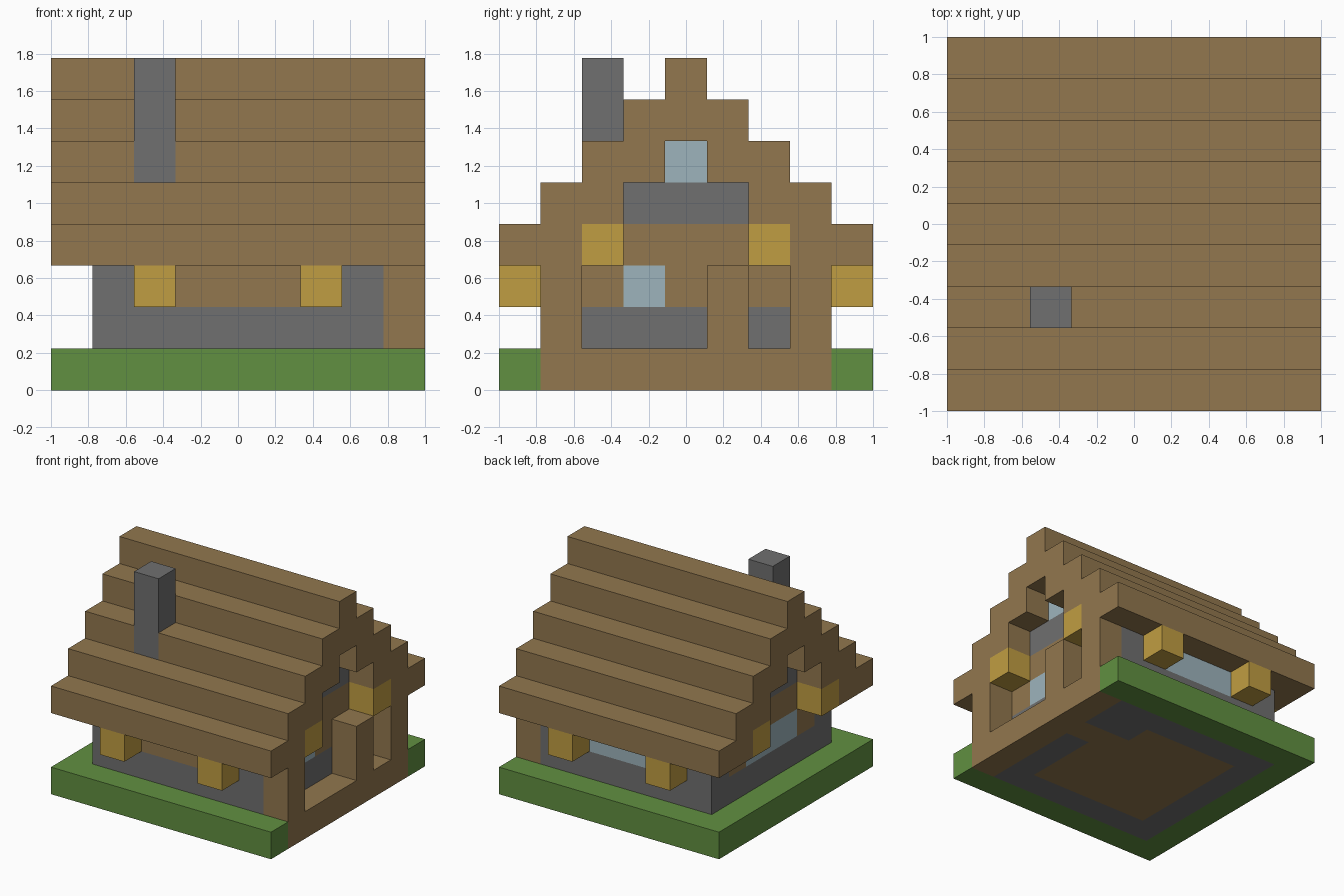
import bpy
import bmesh
from mathutils import Vector

cube = bpy.data.objects.get("Cube")
if cube:
    bpy.data.objects.remove(cube, do_unlink=True)

N = 9            # grid cells along the longest side
S = 2.0 / N      # size of one cell


def material(name, rgb):
    linear = [((c / 255 + 0.055) / 1.055) ** 2.4 for c in rgb] + [1.0]
    m = bpy.data.materials.new(name)
    m.use_nodes = True
    m.diffuse_color = linear
    bsdf = next(n for n in m.node_tree.nodes if n.type == 'BSDF_PRINCIPLED')
    bsdf.inputs["Base Color"].default_value = linear
    bsdf.inputs["Roughness"].default_value = 1.0
    return m


WOOD = material("wood brown", (146, 119, 78))
STONE = material("stone grey", (112, 112, 112))
GRASS = material("grass green", (97, 144, 65))
LAMP = material("lamp yellow", (192, 157, 66))
GLASS = material("glass blue", (157, 180, 188))


def block(name, mat, x, y, z):
    """Box filling grid ranges x, y, z, each given as (start, end)."""
    bm = bmesh.new()
    bmesh.ops.create_cube(bm, size=1)
    low = Vector((x[0], y[0], z[0]))
    high = Vector((x[1], y[1], z[1]))
    shift = Vector((N / 2, N / 2, 0))
    for v in bm.verts:
        v.co = (low + (v.co + Vector((0.5, 0.5, 0.5))) * (high - low) - shift) * S
    mesh = bpy.data.meshes.new(name)
    bm.to_mesh(mesh)
    bm.free()
    mesh.materials.append(mat)
    obj = bpy.data.objects.new(name, mesh)
    bpy.context.collection.objects.link(obj)


def mirrored(name, mat, x, y, z):
    """Box on the front half and its twin on the back half."""
    block(name + "_front", mat, x, y, z)
    block(name + "_back", mat, x, (N - y[1], N - y[0]), z)


# Lawn, foundation and floor
mirrored("lawn_strip", GRASS, (0, 9), (0, 1), (0, 1))
block("lawn_end", GRASS, (0, 1), (1, 8), (0, 1))
mirrored("foundation", STONE, (1, 8), (1, 2), (0, 1))
block("foundation_end", STONE, (1, 2), (2, 7), (0, 1))
block("foundation_entry_long", STONE, (7, 8), (2, 5), (0, 1))
block("foundation_entry_short", STONE, (7, 8), (6, 7), (0, 1))
block("hearth_base", STONE, (6, 7), (6, 7), (0, 1))
block("floor", WOOD, (2, 6), (2, 7), (0, 1))
block("floor_entry", WOOD, (6, 7), (2, 6), (0, 1))
block("door_sill", WOOD, (7, 8), (5, 6), (0, 1))
block("porch_floor", WOOD, (8, 9), (1, 8), (0, 1))

# Long walls: stone base and corners, timber or glass between
mirrored("wall_base", STONE, (1, 8), (1, 2), (1, 2))
for x in (1, 7):
    mirrored(f"wall_corner_{x}", STONE, (x, x + 1), (1, 2), (2, 3))
for x in (2, 6):
    mirrored(f"wall_timber_{x}", WOOD, (x, x + 1), (1, 2), (2, 3))
block("wall_panel_front", WOOD, (3, 6), (1, 2), (2, 3))
block("window_back", GLASS, (3, 6), (7, 8), (2, 3))

# Entry end wall with door
block("entry_base_long", STONE, (7, 8), (2, 5), (1, 2))
block("entry_base_short", STONE, (7, 8), (6, 7), (1, 2))
block("door", WOOD, (7, 9), (5, 6), (1, 3))
mirrored("entry_timber", WOOD, (7, 8), (2, 3), (2, 3))
block("entry_window", GLASS, (7, 8), (3, 4), (2, 3))
block("entry_timber_middle", WOOD, (7, 8), (4, 5), (2, 3))
mirrored("porch_post", WOOD, (8, 9), (1, 2), (1, 3))

# Far end wall
block("end_base", STONE, (1, 2), (2, 7), (1, 2))
mirrored("end_timber", WOOD, (1, 2), (2, 3), (2, 3))
block("end_window", GLASS, (1, 2), (3, 6), (2, 3))

# Recessed gables at both ends, with lamps under the roof
for end, x, lamp_x in (("left", 7, 8), ("right", 1, 0)):
    block(f"gable_beam_{end}", WOOD, (x, x + 1), (2, 7), (3, 4))
    block(f"gable_stone_{end}", STONE, (x, x + 1), (3, 6), (4, 5))
    block(f"gable_window_{end}", GLASS, (x, x + 1), (4, 5), (5, 6))
    mirrored(f"gable_lamp_{end}", LAMP, (lamp_x, lamp_x + 1), (2, 3), (3, 4))

# Lamps under the eaves
for x in (2, 6):
    mirrored(f"eave_lamp_{x}", LAMP, (x, x + 1), (0, 1), (2, 3))

# Stepped roof, leaving a gap in the third front course for the chimney
for i in range(2):
    mirrored(f"roof_course_{i}", WOOD, (0, 9), (i, i + 2), (3 + i, 4 + i))
block("roof_course_2_back", WOOD, (0, 9), (5, 7), (5, 6))
block("roof_course_2_front_inner", WOOD, (0, 9), (3, 4), (5, 6))
block("roof_course_2_front_right", WOOD, (0, 2), (2, 3), (5, 6))
block("roof_course_2_front_left", WOOD, (3, 9), (2, 3), (5, 6))
block("roof_course_3", WOOD, (0, 9), (3, 6), (6, 7))
block("roof_ridge", WOOD, (0, 9), (4, 5), (7, 8))
block("chimney", STONE, (2, 3), (2, 3), (5, 8))
